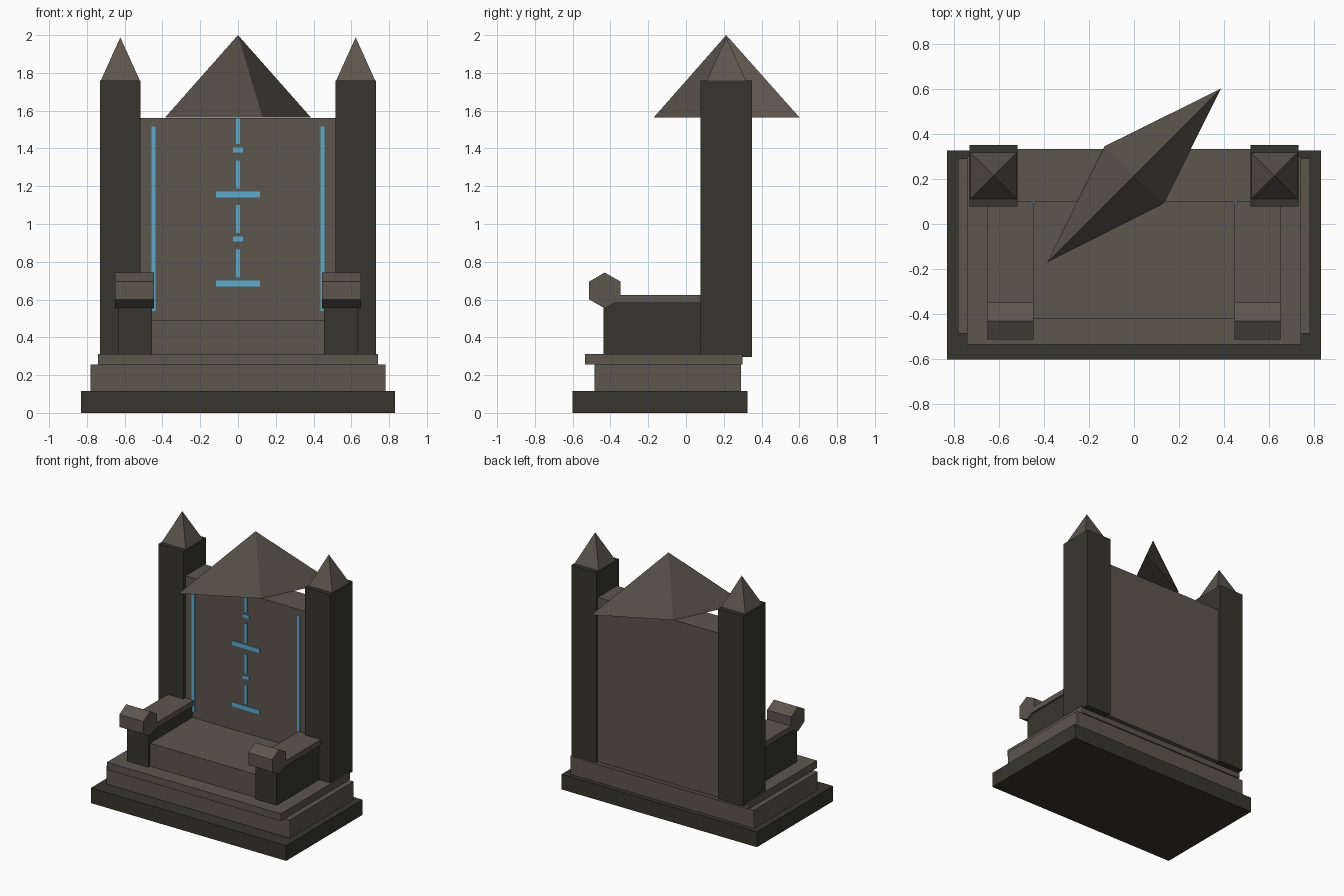
import bpy, math

if "Cube" in bpy.data.objects:
    bpy.data.objects.remove(bpy.data.objects["Cube"])


def material(name, rgb):
    m = bpy.data.materials.new(name)
    m.diffuse_color = (*rgb, 1)
    m.use_nodes = True
    m.node_tree.nodes["Principled BSDF"].inputs["Base Color"].default_value = m.diffuse_color
    return m


STONE = material("warm stone", (0.107, 0.092, 0.073))
DARK = material("dark stone", (0.038, 0.036, 0.026))
GLOW = material("glowing blue", (0.095, 0.42, 0.65))


def mesh(name, verts, faces, mat):
    me = bpy.data.meshes.new(name)
    me.from_pydata(verts, [], faces)
    me.materials.append(mat)
    ob = bpy.data.objects.new(name, me)
    bpy.context.collection.objects.link(ob)
    return ob


def box(name, x, y, z, mat):
    v = [(a, b, c) for c in z for b in y for a in x]
    f = [(0, 2, 3, 1), (4, 5, 7, 6), (0, 1, 5, 4),
         (1, 3, 7, 5), (3, 2, 6, 7), (2, 0, 4, 6)]
    return mesh(name, v, f, mat)


def pyramid(name, base, z0, apex, mat):
    # base corners listed counter-clockwise seen from above
    v = [(a, b, z0) for a, b in base] + [apex]
    f = [(3, 2, 1, 0)] + [(i, (i + 1) % 4, 4) for i in range(4)]
    return mesh(name, v, f, mat)


def hex_bar(name, x0, x1, cy, cz, r, mat):
    ring = [(cy + r * math.sin(i * math.pi / 3), cz + r * math.cos(i * math.pi / 3))
            for i in range(6)]
    v = [(x, a, b) for x in (x0, x1) for a, b in ring]
    f = [tuple(range(6)), tuple(range(11, 5, -1))]
    f += [(i, i + 6, (i + 1) % 6 + 6, (i + 1) % 6) for i in range(6)]
    return mesh(name, v, f, mat)


# stepped plinth
box("plinth_bottom", (-.83, .83), (-.60, .325), (0, .117), DARK)
box("plinth_middle", (-.78, .78), (-.485, .29), (.117, .257), STONE)
box("plinth_top", (-.74, .74), (-.535, .30), (.257, .313), STONE)

# seat and backrest
box("seat_base", (-.46, .46), (-.415, .11), (.313, .467), STONE)
box("seat_slab", (-.46, .46), (-.418, .11), (.467, .491), STONE)
box("backrest", (-.52, .52), (.10, .333), (.30, 1.562), STONE)

# twisted diamond roof above the backrest
pyramid("crest", [(.385, .60), (-.13, .345), (-.385, -.17), (.13, .09)],
        1.565, (0, .213, 2.0), STONE)

# mirrored side parts
for side, s in (("left", -1), ("right", 1)):
    def span(a, b):
        return tuple(sorted((s * a, s * b)))
    box(side + "_pillar", span(.517, .73), (.077, .35), (.297, 1.76), DARK)
    x0, x1 = span(.52, .726)
    pyramid(side + "_pillar_cap", [(x0, .11), (x1, .11), (x1, .317), (x0, .317)],
            1.76, (s * .623, .213, 1.988), STONE)
    box(side + "_arm", span(.456, .636), (-.438, .11), (.313, .583), DARK)
    box(side + "_armrest", span(.446, .65), (-.43, .11), (.583, .625), STONE)
    hex_bar(side + "_armrest_end", *span(.446, .65), -.43, .648, .095, STONE)
    box(side + "_glow_strip", span(.436, .459), (.094, .102), (.54, 1.517), GLOW)

# central glowing pattern, repeated twice up the backrest
for i in range(2):
    dz = i * .471
    n = str(i + 1)
    for part, w, z0, z1 in (("bar", .116, .669, .702), ("lower_line", .01, .716, .865),
                            ("dash", .026, .907, .933), ("upper_line", .01, .953, 1.091 + .009)):
        top = min(z1 + dz, 1.562)
        box("glow_" + part + "_" + n, (-w, w), (.094, .102), (z0 + dz, top), GLOW)
